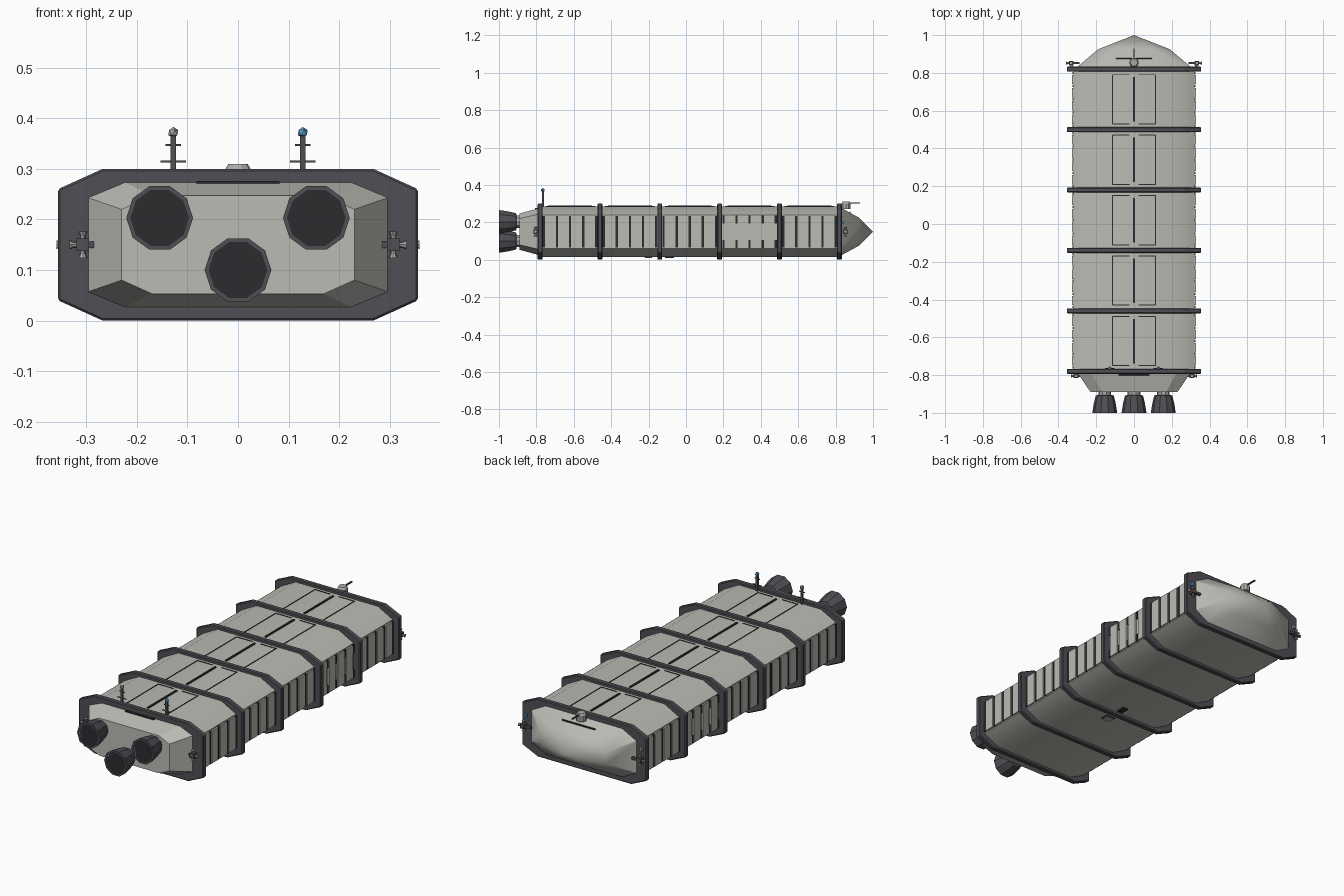
import bpy, bmesh, math
from mathutils import Matrix, Vector

if "Cube" in bpy.data.objects:
    bpy.data.objects.remove(bpy.data.objects["Cube"], do_unlink=True)


def material(name, rgb):
    m = bpy.data.materials.new(name)
    m.use_nodes = True
    m.diffuse_color = (*rgb, 1)
    bsdf = m.node_tree.nodes["Principled BSDF"]
    bsdf.inputs["Base Color"].default_value = (*rgb, 1)
    bsdf.inputs["Roughness"].default_value = 0.7
    return m


HULL = material("hull grey", (0.50, 0.50, 0.46))
FRAME = material("frame charcoal", (0.08, 0.078, 0.09))
LINE = material("seam black", (0.025, 0.025, 0.028))
METAL = material("fitting grey", (0.42, 0.42, 0.41))
BLUE = material("glow blue", (0.12, 0.38, 0.66))
MID = 0.15  # height of the ship's axis


def finish(name, bm, mat, smooth=False):
    bmesh.ops.recalc_face_normals(bm, faces=bm.faces)
    me = bpy.data.meshes.new(name)
    bm.to_mesh(me)
    bm.free()
    me.materials.append(mat)
    ob = bpy.data.objects.new(name, me)
    bpy.context.collection.objects.link(ob)
    if smooth:
        bpy.ops.object.select_all(action='DESELECT')
        ob.select_set(True)
        bpy.context.view_layer.objects.active = ob
        bpy.ops.object.shade_smooth_by_angle(angle=math.radians(30))
    return ob


def loft(name, sections, mat, tip=None, smooth=False):
    """Chamfered-box sections (y, half width, half height, corner x, corner z) joined along y."""
    bm = bmesh.new()
    loops = []
    for y, w, h, cx, cz in sections:
        quarter = [(w, cz), (cx, h)]
        pts = quarter + [(-x, z) for x, z in reversed(quarter)]
        pts += [(-x, -z) for x, z in pts]
        loops.append([bm.verts.new((x, y, MID + z)) for x, z in pts])
    for a, b in zip(loops, loops[1:]):
        for i in range(8):
            j = (i + 1) % 8
            bm.faces.new((a[i], a[j], b[j], b[i]))
    bm.faces.new(loops[0])
    if tip is None:
        bm.faces.new(loops[-1])
    else:
        point = bm.verts.new(tip)
        for i in range(8):
            bm.faces.new((loops[-1][i], loops[-1][(i + 1) % 8], point))
    return finish(name, bm, mat, smooth)


def boxes(name, items, mat):
    """One object from many (centre, size) boxes."""
    bm = bmesh.new()
    for centre, size in items:
        bmesh.ops.create_cube(bm, size=1, matrix=Matrix.Translation(centre) @ Matrix.Diagonal((*size, 1)))
    return finish(name, bm, mat)


def lathe(name, profile, origin, mat, axis=(0, -1, 0), sides=10, smooth=False):
    """Turn (radius, distance) points around an axis that starts at origin."""
    rot = Vector((0, 0, 1)).rotation_difference(Vector(axis)).to_matrix().to_4x4()
    bm = bmesh.new()
    rings = [[bm.verts.new((r * math.cos(k * math.tau / sides), r * math.sin(k * math.tau / sides), d))
              for k in range(sides)] for r, d in profile]
    for a, b in zip(rings, rings[1:]):
        for i in range(sides):
            j = (i + 1) % sides
            bm.faces.new((a[i], a[j], b[j], b[i]))
    bm.faces.new(rings[0])
    bm.faces.new(rings[-1])
    bm.transform(Matrix.Translation(origin) @ rot)
    return finish(name, bm, mat, smooth)


# Main hull, tapered tail and pointed nose
loft("hull", [(-0.78, 0.32, 0.135, 0.235, 0.09), (0.82, 0.32, 0.135, 0.235, 0.09)], HULL, smooth=True)
loft("tail", [(-0.78, 0.305, 0.127, 0.23, 0.096), (-0.89, 0.23, 0.097, 0.17, 0.07)], HULL)
loft("nose", [(0.82, 0.315, 0.132, 0.235, 0.09), (0.925, 0.19, 0.075, 0.11, 0.03)], HULL,
     tip=(0, 1, MID), smooth=True)

# Frame rings
RING_Y = [-0.78 + 0.32 * i for i in range(6)]
for i, y in enumerate(RING_Y):
    ring = loft(f"frame_ring_{i + 1}", [(y - 0.013, 0.356, 0.15, 0.268, 0.11),
                                        (y + 0.013, 0.356, 0.15, 0.268, 0.11)], FRAME)
    bevel = ring.modifiers.new("Bevel", 'BEVEL')
    bevel.width = 0.004
    bevel.segments = 1

# Side panels and dividers, roof hatch seams in each bay
panels, dividers, seams = [], [], []
for bay, y0 in enumerate(RING_Y[:-1]):
    yc = y0 + 0.16
    for s in (-1, 1):
        for k in range(4):
            y = yc + (k - 1.5) * 0.07
            panels.append(((s * 0.322, y, MID), (0.012, 0.05, 0.168)))
        for k in range(5):
            y = yc + (k - 2) * 0.07
            if bay == 3:
                for e in (-1, 1):
                    dividers.append(((s * 0.321, y, MID + e * 0.065), (0.009, 0.012, 0.042)))
            else:
                dividers.append(((s * 0.321, y, MID), (0.009, 0.012, 0.168)))
        seams.append(((s * 0.113, yc, 0.285), (0.005, 0.26, 0.004)))
        for e in (-1, 1):
            seams.append(((s * 0.07, yc + e * 0.13, 0.285), (0.09, 0.005, 0.004)))
    seams.append(((0, yc, 0.286), (0.01, 0.235, 0.008)))
boxes("side_panels", panels, HULL)
boxes("panel_dividers", dividers, LINE)
boxes("roof_seams", seams, LINE)

# Three engines: flange, bell and glowing disc
for name, x, z in (("left", 0.155, 0.203), ("right", -0.155, 0.203), ("lower", 0, 0.1)):
    lathe(f"{name}_engine_flange", [(0.046, -0.012), (0.05, 0), (0.046, 0.008), (0.034, 0.012), (0.034, 0.05)],
          (x, -0.87, z), METAL)
    lathe(f"{name}_engine_bell", [(0.036, 0), (0.048, 0.004), (0.058, 0.045), (0.066, 0.095), (0.058, 0.095),
                                  (0.058, 0.094)], (x, -0.905, z), FRAME)
    lathe(f"{name}_engine_lip", [(0.059, 0), (0.059, 0.0006)], (x, -0.9994, z), LINE)
    lathe(f"{name}_engine_glow", [(0.053, 0), (0.053, 0.0004)], (x, -0.9996, z), BLUE)

# Antenna masts at the tail
for name, x, tip in (("left", 0.128, BLUE), ("right", -0.128, METAL)):
    boxes(f"{name}_antenna", [((x, -0.765, 0.325), (0.011, 0.011, 0.08)),
                              ((x, -0.765, 0.315), (0.05, 0.004, 0.004)),
                              ((x, -0.765, 0.347), (0.03, 0.004, 0.004))], FRAME)
    bm = bmesh.new()
    bmesh.ops.create_icosphere(bm, subdivisions=1, radius=0.011, matrix=Matrix.Translation((x, -0.765, 0.372)))
    finish(f"{name}_antenna_tip", bm, tip)

# Manoeuvring thruster blocks at both ends
for end, x, y in (("tail", 0.307, -0.804), ("nose", 0.333, 0.852)):
    for side, s in (("left", 1), ("right", -1)):
        boxes(f"{side}_{end}_thruster_block", [((s * x, y, MID), (0.024, 0.024, 0.024)),
                                               ((s * (x - 0.025), y, MID), (0.04, 0.012, 0.012))], FRAME)
        for way, axis in (("outer", (s, 0, 0)), ("upper", (0, 0, 1)), ("lower", (0, 0, -1))):
            start = Vector((s * x, y, MID)) + Vector(axis) * 0.012
            lathe(f"{side}_{end}_{way}_jet", [(0.005, 0), (0.005, 0.005), (0.009, 0.014)], start, METAL,
                  axis=axis, sides=8)

# Navigation lights on the nose ring
for side, s, mat in (("left", 1, BLUE), ("right", -1, METAL)):
    boxes(f"{side}_nose_light", [((s * 0.33, 0.837, 0.2), (0.012, 0.012, 0.016))], mat)

# Roof sensor dome with probe, tail and nose slots
lathe("sensor_dome", [(0.025, 0), (0.025, 0.03), (0.019, 0.04)], (0, 0.855, 0.27), METAL, axis=(0, 0, 1))
boxes("sensor_probe", [((0, 0.895, 0.303), (0.007, 0.07, 0.007))], FRAME)
boxes("tail_slot", [((0, -0.8, 0.274), (0.165, 0.012, 0.005))], LINE)
boxes("nose_slot", [((0, 0.876, 0.253), (0.19, 0.005, 0.007))], LINE)

# Belly fittings
boxes("belly_hatch", [((0, -0.2, 0.014), (0.045, 0.036, 0.008))], METAL)
boxes("belly_hatch_rim", [((0, -0.2, 0.0145), (0.053, 0.044, 0.005))], LINE)
boxes("belly_port", [((0, -0.088, 0.013), (0.03, 0.046, 0.01))], LINE)
